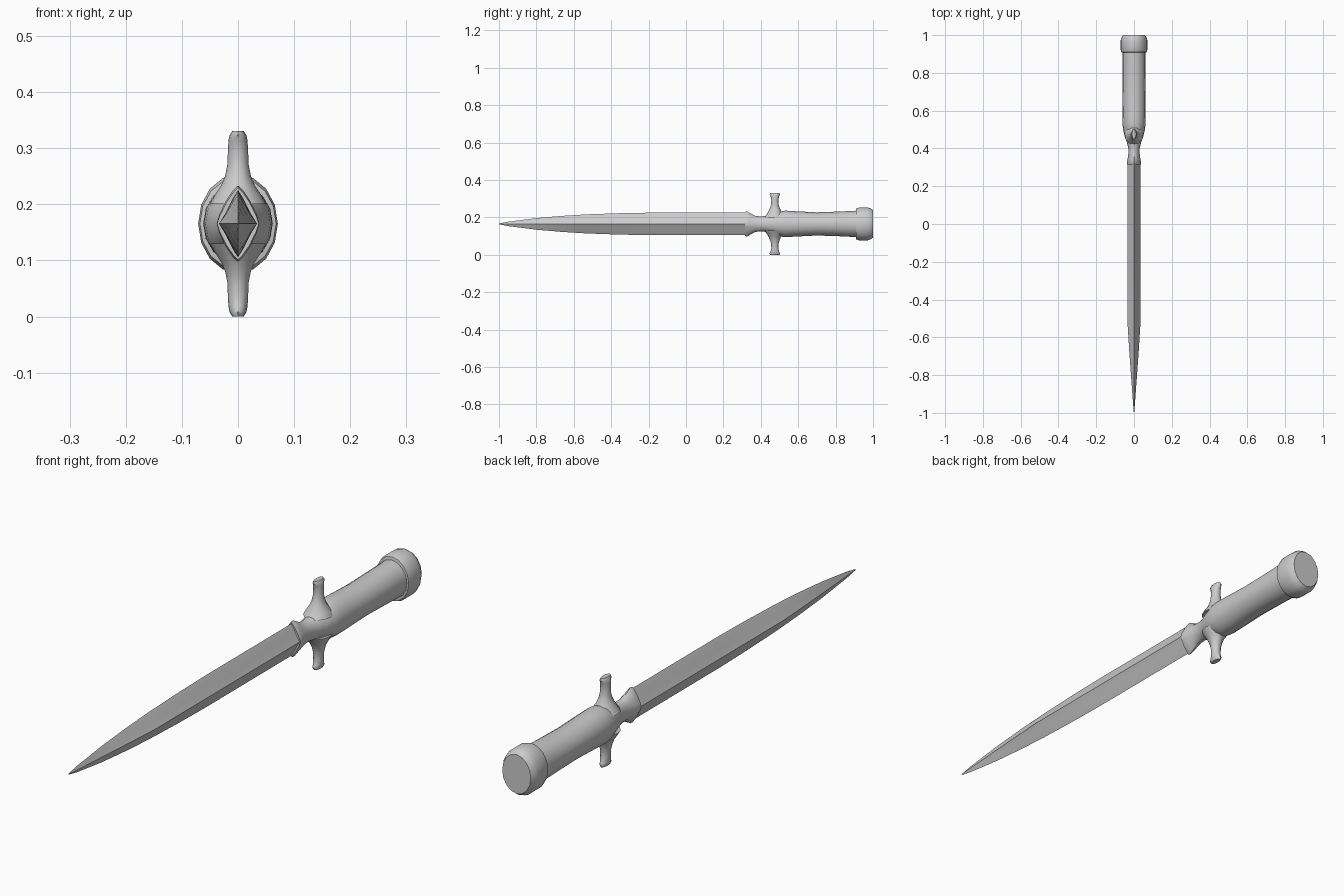
import bpy, bmesh
from math import sin, cos, pi, copysign

if "Cube" in bpy.data.objects:
    bpy.data.objects.remove(bpy.data.objects["Cube"])

MID = 0.1655  # height of the dagger's long axis


def oval(a, b, p=2.0, n=16):
    """Superellipse: p=2 is an ellipse, p=1 a diamond."""
    pts = []
    for i in range(n):
        c, s = cos(2 * pi * i / n), sin(2 * pi * i / n)
        pts.append((a * copysign(abs(c) ** (2 / p), c) if abs(c) > 1e-6 else 0,
                    b * copysign(abs(s) ** (2 / p), s) if abs(s) > 1e-6 else 0))
    return pts


def loft(name, rings, place, angle=40):
    """Skin a list of (position, section points), capped at both ends."""
    bm = bmesh.new()
    loops = [[bm.verts.new(place(u, v, t)) for u, v in pts] for t, pts in rings]
    n = len(loops[0])
    for lo, hi in zip(loops, loops[1:]):
        for i in range(n):
            j = (i + 1) % n
            bm.faces.new((lo[i], lo[j], hi[j], hi[i]))
    bm.faces.new(loops[0])
    bm.faces.new(loops[-1])
    bmesh.ops.recalc_face_normals(bm, faces=bm.faces)
    me = bpy.data.meshes.new(name)
    bm.to_mesh(me)
    bm.free()
    ob = bpy.data.objects.new(name, me)
    ob.location.z = MID
    bpy.context.collection.objects.link(ob)
    bpy.ops.object.select_all(action='DESELECT')
    ob.select_set(True)
    bpy.context.view_layer.objects.active = ob
    bpy.ops.object.shade_smooth_by_angle(angle=angle * pi / 180)
    return ob


def along_y(u, v, t):
    return (u, t, v)


# Blade: hollow-ground diamond tapering to the point
def blade_section(a, b):
    quarter = [(1, 0), (0.64, 0.33), (0.27, 0.76)]
    half = quarter + [(0, 1)] + [(-x, z) for x, z in reversed(quarter)]
    full = half + [(x, -z) for x, z in reversed(half[1:-1])]
    return [(a * x, b * z) for x, z in full]


blade = [(-1.0, .001, .002), (-.95, .005, .012), (-.8, .016, .031),
         (-.66, .026, .043), (-.53, .034, .051), (-.36, .034, .057),
         (-.2, .034, .060), (.33, .034, .060)]
loft("blade", [(y, blade_section(a, b)) for y, a, b in blade], along_y, 25)

# Collar, neck and grip in one flowing body: y, half width, half height, squareness
body = [(.315, .037, .064, 1.25), (.325, .038, .068, 1.3), (.345, .034, .057, 1.5),
        (.37, .030, .043, 1.8), (.40, .030, .040, 2), (.43, .037, .043, 2),
        (.46, .048, .052, 2), (.50, .058, .066, 2), (.53, .061, .071, 2),
        (.58, .062, .068, 2), (.70, .062, .062, 2), (.82, .062, .066, 2),
        (.92, .062, .071, 2)]
loft("grip", [(y, oval(a, b, p)) for y, a, b, p in body], along_y)

# Pommel cap
pommel = [(.908, .060, .074), (.910, .068, .082), (.925, .071, .088),
          (.97, .071, .088), (.985, .068, .084), (1.0, .059, .073)]
loft("pommel", [(y, oval(a, b)) for y, a, b in pommel], along_y)

# Cross guard: flared arm mirrored below the grip
arm = [(.035, .050, .056), (.052, .041, .044), (.068, .030, .034),
       (.085, .023, .026), (.105, .019, .020), (.13, .018, .019),
       (.148, .017, .023), (.158, .015, .028), (.1655, .010, .025)]
guard = loft("cross_guard", [(z, oval(a, b, 2, 12)) for z, a, b in arm],
             lambda u, v, t: (u, v + .475, t))
m = guard.modifiers.new("mirror", 'MIRROR')
m.use_axis = (False, False, True)
